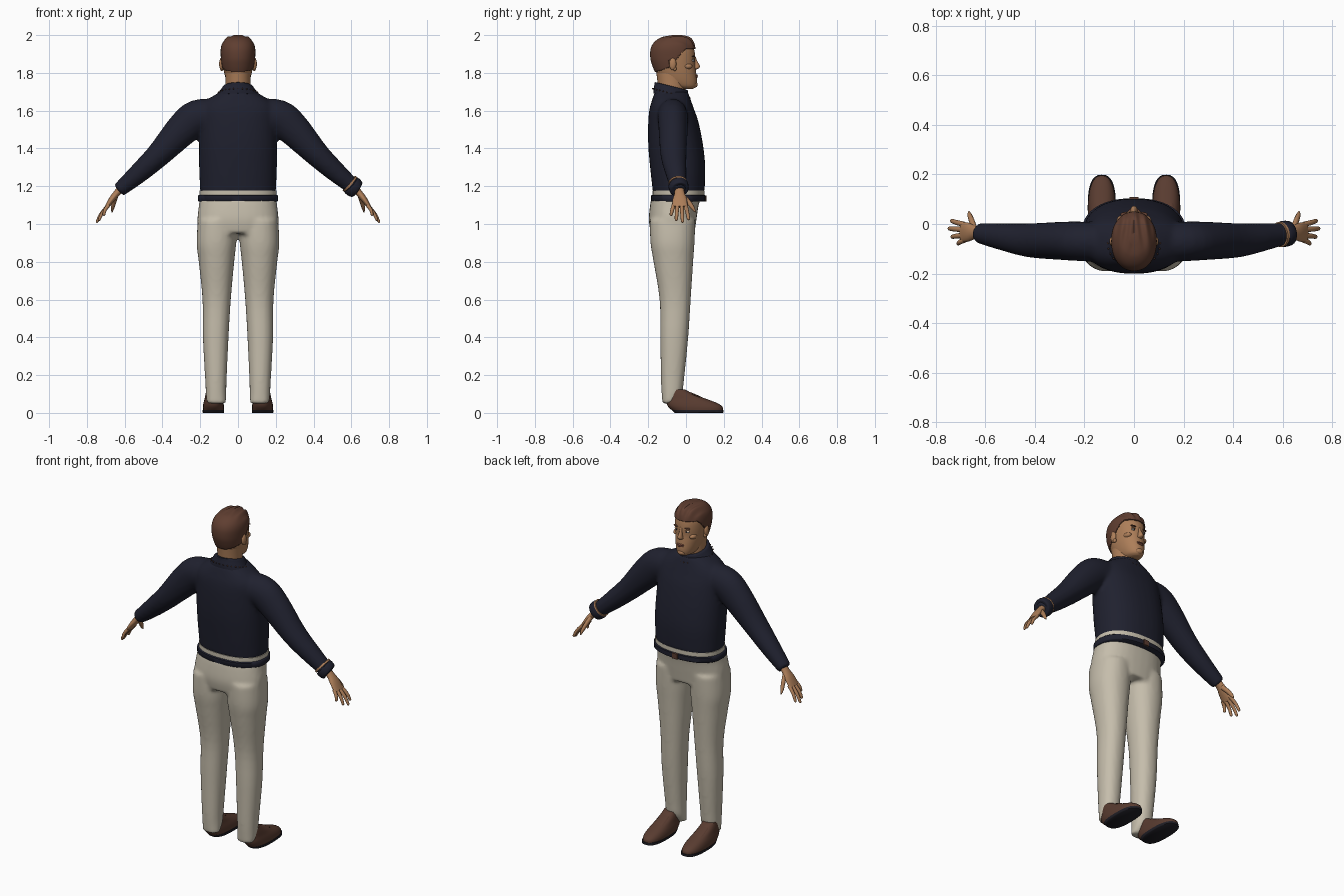
import bpy, bmesh, math
from mathutils import Vector

cube = bpy.data.objects.get("Cube")
if cube:
    bpy.data.objects.remove(cube, do_unlink=True)


def material(name, r, g, b):
    mat = bpy.data.materials.new(name)
    mat.use_nodes = True
    mat.diffuse_color = (r, g, b, 1)
    bsdf = next(n for n in mat.node_tree.nodes if n.type == 'BSDF_PRINCIPLED')
    bsdf.inputs["Base Color"].default_value = (r, g, b, 1)
    bsdf.inputs["Roughness"].default_value = 0.8
    return mat


NAVY = material("navy knit", .014, .015, .028)
BEIGE = material("beige cotton", .56, .51, .41)
SKIN = material("skin", .42, .21, .1)
HAIR = material("brown hair", .115, .048, .03)
LEATHER = material("brown leather", .1, .045, .03)
SOLE = material("dark sole", .015, .014, .02)
LIP = material("lip", .25, .09, .06)
WHITE = material("eye white", .6, .57, .52)


def smooth_path(stations, steps):
    """Catmull-Rom interpolation of number tuples."""
    out = []
    for i in range(len(stations) - 1):
        a, b = stations[max(i - 1, 0)], stations[i]
        c, d = stations[i + 1], stations[min(i + 2, len(stations) - 1)]
        for k in range(steps):
            t = k / steps
            out.append([q + .5 * t * (r - p + t * (2 * p - 5 * q + 4 * r - s + t * (3 * (q - r) + s - p)))
                        for p, q, r, s in zip(a, b, c, d)])
    return out + [list(stations[-1])]


def loft(bm, stations, normal=None, steps=4, segs=32, power=2.0, caps=True):
    """Stations are (x, y, z, side radius, depth radius)."""
    path = smooth_path(stations, steps)
    pts = [Vector(p[:3]) for p in path]
    rings = []
    for i, p in enumerate(path):
        t = Vector(normal) if normal else pts[min(i + 1, len(pts) - 1)] - pts[max(i - 1, 0)]
        t.normalize()
        side = t.cross(Vector((0, 1, 0))).normalized()
        depth = side.cross(t)
        ring = []
        for k in range(segs):
            a = math.tau * k / segs
            c, s = math.cos(a), math.sin(a)
            u = math.copysign(abs(c) ** (2 / power), c) * max(p[3], .001)
            v = math.copysign(abs(s) ** (2 / power), s) * max(p[4], .001)
            ring.append(bm.verts.new(pts[i] + side * u + depth * v))
        rings.append(ring)
    for lo, hi in zip(rings, rings[1:]):
        for k in range(segs):
            n = (k + 1) % segs
            bm.faces.new((lo[k], lo[n], hi[n], hi[k]))
    if caps:
        bm.faces.new(rings[0])
        bm.faces.new(rings[-1])


def upright(rows, x=0):
    """Turn (z, back y, front y, half width) rows into stations."""
    return [(x, (b + f) / 2, z, w, (f - b) / 2) for z, b, f, w in rows]


def finish(name, bm, mat, blend=0, sharp=50):
    bmesh.ops.recalc_face_normals(bm, faces=bm.faces)
    mesh = bpy.data.meshes.new(name)
    bm.to_mesh(mesh)
    bm.free()
    mesh.materials.append(mat)
    mesh.shade_smooth()
    mesh.set_sharp_from_angle(angle=math.radians(sharp))
    ob = bpy.data.objects.new(name, mesh)
    bpy.context.collection.objects.link(ob)
    if blend:
        rm = ob.modifiers.new("Merge", 'REMESH')
        rm.mode, rm.voxel_size, rm.use_smooth_shade = 'VOXEL', blend, True
        sm = ob.modifiers.new("Soften", 'SMOOTH')
        sm.factor, sm.iterations = .5, 5
    return ob


def part(name, stations, mat, **kw):
    bm = bmesh.new()
    loft(bm, stations, **kw)
    return finish(name, bm, mat)


def ball(name, centre, size, mat, segs=20):
    bm = bmesh.new()
    bmesh.ops.create_uvsphere(bm, u_segments=segs, v_segments=segs // 2, radius=1)
    bmesh.ops.scale(bm, vec=size, verts=bm.verts)
    bmesh.ops.translate(bm, vec=centre, verts=bm.verts)
    return finish(name, bm, mat)


UP = (0, 0, 1)
SIDES = (("left", -1), ("right", 1))

# Sweater: torso and both sleeves merged
bm = bmesh.new()
loft(bm, upright([(1.165, -.175, .098, .2), (1.3, -.19, .102, .206), (1.42, -.2, .09, .206),
                  (1.54, -.2, .066, .203), (1.61, -.193, .042, .2), (1.655, -.18, .026, .165),
                  (1.7, -.165, .01, .095)]), normal=UP, power=2.3)
for _, s in SIDES:
    loft(bm, [(s * .1, -.075, 1.575, .085, .08), (s * .215, -.07, 1.565, .093, .08),
              (s * .295, -.068, 1.5, .088, .077), (s * .42, -.066, 1.367, .066, .069),
              (s * .53, -.052, 1.265, .053, .055), (s * .632, -.036, 1.178, .038, .04)])
finish("sweater", bm, NAVY, blend=.011)

# Trousers: pelvis and both legs merged
bm = bmesh.new()
loft(bm, upright([(.95, -.185, .045, .2), (1.02, -.197, .055, .215), (1.1, -.19, .067, .207),
                  (1.14, -.182, .08, .203), (1.182, -.172, .09, .197)]), normal=UP, power=2.3)
for _, s in SIDES:
    rows = [(.05, -.125, -.062, .05), (.1, -.129, -.022, .054), (.18, -.133, -.01, .057),
            (.4, -.136, .012, .068), (.6, -.14, .025, .075), (.8, -.172, .038, .094),
            (.9, -.188, .045, .105), (1.02, -.192, .05, .105)]
    centres = (.114, .116, .117, .118, .113, .114, .114, .108)
    loft(bm, [(s * c,) + st[1:] for c, st in zip(centres, upright(rows))], normal=UP, power=2.2)
finish("trousers", bm, BEIGE, blend=.011)

# Waistband strip, belt and buckle
part("waistband", upright([(1.145, -.178, .098, .204), (1.178, -.178, .098, .204)]), BEIGE,
     normal=UP, power=2.3, steps=1, segs=48)
part("belt", upright([(1.118, -.18, .097, .208), (1.123, -.186, .104, .212),
                      (1.15, -.186, .104, .212), (1.154, -.18, .097, .208)]), NAVY,
     normal=UP, power=2.3, steps=1, segs=48)
part("buckle", upright([(1.12, .095, .109, .018), (1.152, .095, .109, .018)]), LEATHER,
     normal=UP, power=8, steps=1)

# Collar, tilted forward, with a row of tiny beads at its foot
TILT = (0, .25, 1)
part("collar", [(0, -.076, 1.668, .118, .1), (0, -.078, 1.69, .105, .097),
                (0, -.078, 1.715, .088, .092), (0, -.078, 1.728, .078, .09),
                (0, -.078, 1.73, .066, .08)], NAVY, normal=TILT, steps=3)
bm = bmesh.new()
for i in range(28):
    a = math.tau * i / 28
    y = .099 * math.sin(a)
    new = bmesh.ops.create_icosphere(bm, subdivisions=1, radius=.004)["verts"]
    bmesh.ops.translate(bm, vec=(.106 * math.cos(a), y - .078, 1.692 - y * .25), verts=new)
finish("collar_beads", bm, LEATHER)

# Neck and head
part("neck", upright([(1.66, -.145, -.005, .066), (1.74, -.15, -.002, .066), (1.81, -.158, .0, .068)]),
     SKIN, normal=UP)
HEAD = [(1.716, -.04, .038, .026), (1.728, -.085, .053, .046), (1.757, -.13, .058, .061),
        (1.8, -.156, .054, .073), (1.84, -.173, .049, .08), (1.88, -.183, .049, .084),
        (1.92, -.181, .044, .084), (1.955, -.162, .032, .073), (1.98, -.125, .008, .05),
        (1.991, -.075, -.045, .01)]
part("head", upright(HEAD), SKIN, normal=UP, power=2.15, segs=48)

# Hair: an enlarged skull shell cut along the hairline
def hairline(y):
    if y > 0:
        return 1.927
    if y > -.048:
        return 1.927 + y
    return 1.87 if y > -.088 else 1.805 + max(0, y + .16) * .35


bm = bmesh.new()
grown = [(z + (.008 if z > 1.9 else 0), b - .006, f + .006, w + .007) for z, b, f, w in HEAD]
loft(bm, upright(grown), normal=UP, power=2.15, segs=96, steps=9)
cut = [f for f in bm.faces if f.calc_center_median().z < hairline(f.calc_center_median().y)]
bmesh.ops.delete(bm, geom=cut, context='FACES')
for v in bm.verts:  # combed grooves fanning forward from the crown
    lift = max(0, min(1, (v.co.z - 1.92) / .04)) * max(0, min(1, (v.co.y + .13) / .1))
    v.co += Vector((0, .4, .6)) * .006 * lift * math.sin(abs(v.co.x) * 170 + v.co.y * 25)
hair = finish("hair", bm, HAIR)
sol = hair.modifiers.new("Thickness", 'SOLIDIFY')
sol.thickness, sol.offset = .007, -1

# Face
part("nose", [(0, .04, 1.888, .008, .01), (0, .046, 1.862, .009, .014), (0, .052, 1.838, .013, .021),
              (0, .05, 1.826, .016, .02), (0, .045, 1.819, .011, .012)], SKIN, normal=UP, segs=16)
ball("upper_lip", (0, .053, 1.787), (.023, .01, .005), LIP)
ball("lower_lip", (0, .053, 1.779), (.02, .01, .006), LIP)
ball("chin", (0, .046, 1.738), (.024, .016, .016), SKIN)
for side, s in SIDES:
    ball(side + "_eye", (s * .034, .036, 1.866), (.013, .009, .006), WHITE)
    ball(side + "_iris", (s * .034, .042, 1.866), (.0055, .0045, .0055), SOLE)
    ball(side + "_eyelid", (s * .034, .037, 1.873), (.015, .009, .003), SKIN)
    ball(side + "_eyebrow", (s * .035, .039, 1.887), (.02, .009, .004), HAIR)
    ball(side + "_cheekbone", (s * .052, .006, 1.835), (.02, .028, .016), SKIN)
    ball(side + "_ear", (s * .088, -.07, 1.847), (.012, .019, .033), SKIN)
    ball(side + "_earlobe", (s * .086, -.06, 1.822), (.009, .01, .012), SKIN)

# Hands: palm, four fingers and thumb
for side, s in SIDES:
    bm = bmesh.new()
    loft(bm, [(s * x, y, z, a, b) for x, y, z, a, b in (
        (.61, -.036, 1.195, .022, .026), (.64, -.034, 1.165, .018, .026),
        (.668, -.033, 1.13, .016, .038), (.695, -.033, 1.09, .011, .041))], segs=20)
    for y, tip_x, tip_y, tip_z in ((-.002, .74, .014, 1.022), (-.023, .75, -.018, 1.008),
                                   (-.045, .738, -.052, 1.018), (-.065, .712, -.08, 1.045)):
        knuckle = Vector((s * .685, y, 1.1))
        tip = Vector((s * tip_x, tip_y, tip_z))
        mid = knuckle.lerp(tip, .55) + Vector((s * .004, 0, .004))
        end = knuckle.lerp(tip, .93)
        loft(bm, [(*knuckle, .01, .011), (*mid, .009, .01), (*end, .007, .008), (*tip, .002, .002)],
             segs=12)
    loft(bm, [(s * .645, -.018, 1.15, .012, .014), (s * .656, .014, 1.115, .011, .013),
              (s * .664, .036, 1.085, .009, .01), (s * .667, .05, 1.063, .003, .003)], segs=12)
    finish(side + "_hand", bm, SKIN)

# Wrist band and cuff on one arm only
part("wrist_band", [(.588, -.043, 1.216, .051, .051), (.596, -.042, 1.209, .051, .051)], SKIN, steps=1)
part("wrist_cuff", [(.597, -.042, 1.208, .05, .05), (.605, -.04, 1.201, .054, .053),
                    (.625, -.037, 1.183, .05, .05), (.63, -.036, 1.179, .042, .042)], NAVY, steps=2)

# Shoes
for side, s in SIDES:
    x = s * .13
    part(side + "_sole", upright([(0, -.06, .194, .054), (.003, -.063, .199, .057),
                                  (.016, -.075, .199, .057)], x),
         SOLE, normal=UP, power=2.6, steps=1)
    part(side + "_shoe", upright([(.014, -.075, .196, .055), (.032, -.094, .193, .056),
                                  (.052, -.103, .165, .053), (.075, -.1, .105, .047),
                                  (.1, -.095, .04, .042), (.125, -.09, -.006, .036)], x),
         LEATHER, normal=UP, power=2.4)
    part(side + "_shoe_tongue", [(x, .0, .112, .026, .006), (x, .06, .088, .03, .006),
                                 (x, .11, .062, .026, .006)], LEATHER, segs=16)
